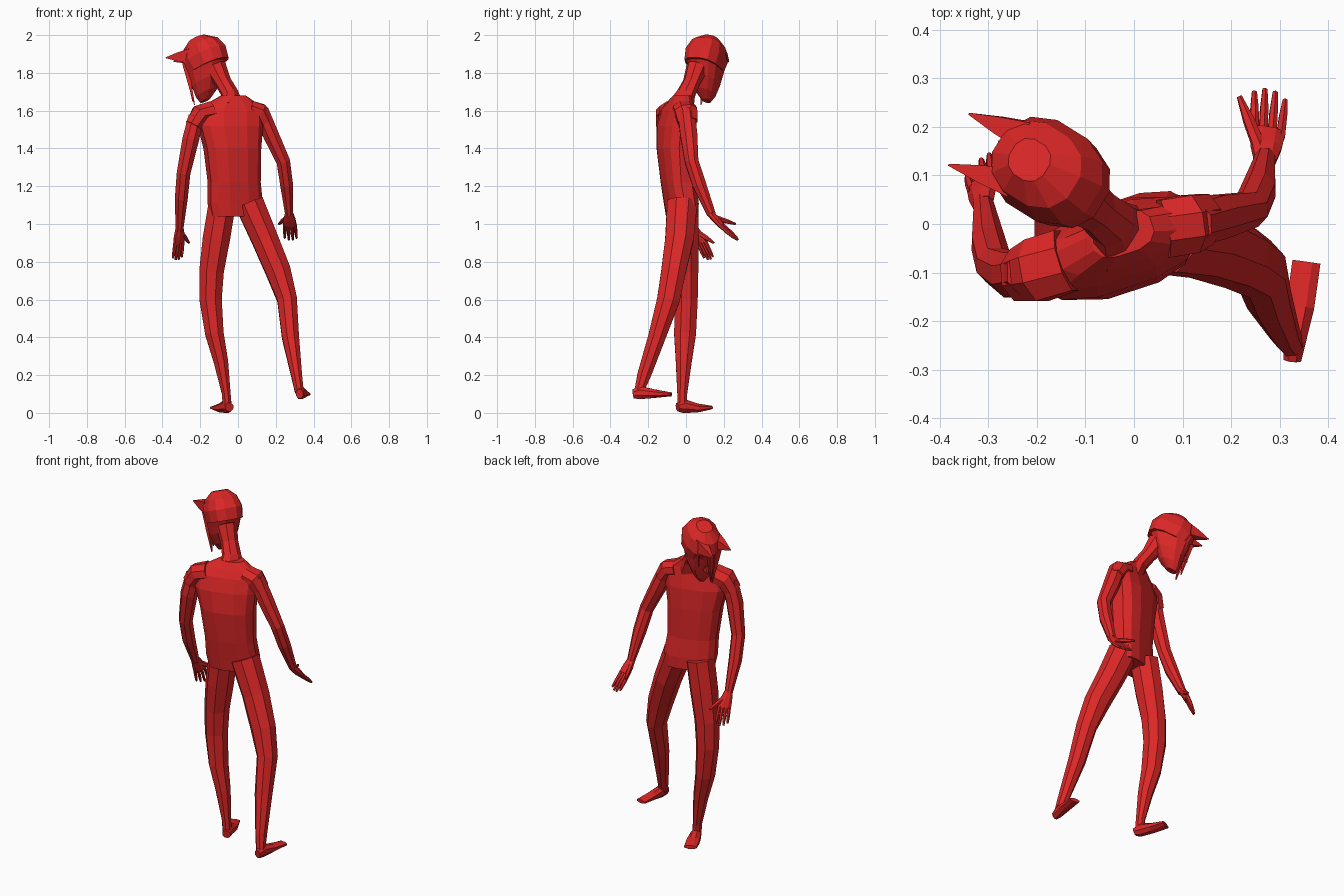
import bpy, bmesh, math
from mathutils import Vector as V

red = bpy.data.materials.new("red")
red.diffuse_color = (0.72, 0.02, 0.02, 1)


def loft(name, rings, side=(1, 0, 0), n=8, axes=None, power=1.0):
    """Skin rings (centre, half width, half depth); rings follow the path unless axes are fixed."""
    bm = bmesh.new()
    centres = [V(r[0]) for r in rings]
    unit = []
    for k in range(n):
        a = 2 * math.pi * (k + 0.5) / n
        c, s = math.cos(a), math.sin(a)
        unit.append((math.copysign(abs(c) ** power, c), math.copysign(abs(s) ** power, s)))
    top = max(abs(p[0]) for p in unit)
    loops = []
    for i, (_, a, b) in enumerate(rings):
        if axes:
            u, v = axes
        else:
            t = (centres[min(i + 1, len(rings) - 1)] - centres[max(i - 1, 0)]).normalized()
            u = V(side) - t * V(side).dot(t)
            u.normalize()
            v = t.cross(u)
        loops.append([bm.verts.new(centres[i] + u * (x * a / top) + v * (y * b / top)) for x, y in unit])
    for lo, hi in zip(loops, loops[1:]):
        for k in range(n):
            bm.faces.new((lo[k], lo[(k + 1) % n], hi[(k + 1) % n], hi[k]))
    bm.faces.new(loops[0])
    bm.faces.new(loops[-1])
    bmesh.ops.recalc_face_normals(bm, faces=bm.faces)
    me = bpy.data.meshes.new(name)
    bm.to_mesh(me)
    bm.free()
    me.materials.append(red)
    ob = bpy.data.objects.new(name, me)
    bpy.context.collection.objects.link(ob)
    return ob


def spike(name, base, tip, r, flat=0.5, side=(0, 1, 0)):
    loft(name, [(base, r, r * flat), (V(base).lerp(V(tip), 0.5), r * 0.6, r * flat * 0.6),
                (tip, 0.002, 0.002)], side, n=4)


# torso, turned about 18 degrees
U, F = V((0.95, 0.31, 0)), V((-0.31, 0.95, 0))
loft("torso", [
    ((-0.012, -0.02, 1.04), 0.135, 0.070),
    ((-0.015, -0.025, 1.11), 0.145, 0.076),
    ((-0.02, -0.04, 1.22), 0.138, 0.080),
    ((-0.03, -0.05, 1.40), 0.150, 0.092),
    ((-0.04, -0.05, 1.52), 0.172, 0.085),
    ((-0.035, -0.045, 1.60), 0.172, 0.066),
    ((-0.03, -0.035, 1.64), 0.130, 0.052),
    ((-0.025, -0.02, 1.68), 0.065, 0.042)], n=12, axes=(U, F), power=0.75)

# neck
loft("neck", [
    ((-0.025, -0.03, 1.62), 0.075, 0.045),
    ((-0.042, 0.0, 1.69), 0.050, 0.040),
    ((-0.078, 0.03, 1.75), 0.045, 0.040),
    ((-0.12, 0.06, 1.83), 0.055, 0.055)], side=(0.53, 0.85, 0), n=8)

# head, turned and bowed forward
pitch = math.radians(25)
flat_dir = V((-0.85, 0.53, 0)).normalized()
fwd = flat_dir * math.cos(pitch) - V((0, 0, math.sin(pitch)))
up = flat_dir * math.sin(pitch) + V((0, 0, math.cos(pitch)))
lat = fwd.cross(up)
C = V((-0.18, 0.11, 1.87))


def head_point(f, h, s=0.0):
    return C + fwd * f + up * h + lat * s


def head_part(name, rows):
    loft(name, [(head_point(f, h), a, b) for f, h, a, b in rows], n=12, axes=(lat, fwd), power=0.85)


head_part("face", [(0.085, -0.20, 0.022, 0.028), (0.06, -0.165, 0.050, 0.060),
                   (0.03, -0.11, 0.074, 0.085), (0.0, -0.04, 0.088, 0.112), (-0.005, 0.04, 0.088, 0.11)])
head_part("hair_cap", [(-0.012, -0.045, 0.093, 0.114), (-0.01, 0.02, 0.100, 0.125),
                       (-0.01, 0.08, 0.082, 0.100), (-0.01, 0.12, 0.042, 0.045)])
spike("nose", head_point(0.10, -0.09), head_point(0.14, -0.105), 0.018, 1)

# hair spikes and hanging locks
spike("hair_spike", (-0.25, 0.085, 1.89), (-0.382, 0.122, 1.88), 0.03, 1.3)
spike("hair_spike", (-0.215, 0.18, 1.89), (-0.34, 0.227, 1.86), 0.03, 1.3)
spike("hair_lock", (-0.28, 0.11, 1.85), (-0.23, 0.08, 1.63), 0.03)
spike("hair_lock", (-0.27, 0.15, 1.83), (-0.24, 0.11, 1.65), 0.022)
spike("hair_lock", (-0.22, 0.185, 1.85), (-0.19, 0.148, 1.69), 0.028)

# sleeves and arms
loft("left_sleeve", [((-0.14, -0.075, 1.60), 0.065, 0.050), ((-0.20, -0.095, 1.58), 0.065, 0.052),
                     ((-0.235, -0.105, 1.52), 0.054, 0.045)], side=(0, 1, 0))
loft("right_sleeve", [((0.06, -0.01, 1.61), 0.06, 0.045), ((0.115, 0.0, 1.595), 0.060, 0.046),
                      ((0.145, 0.01, 1.54), 0.052, 0.040)], side=(0, 1, 0))
loft("left_arm", [((-0.22, -0.10, 1.57), 0.045, 0.042), ((-0.25, -0.105, 1.45), 0.046, 0.044),
                  ((-0.288, -0.085, 1.27), 0.036, 0.036), ((-0.30, -0.04, 1.14), 0.036, 0.034),
                  ((-0.31, 0.04, 0.97), 0.023, 0.020)], side=(0, 1, 0))
loft("right_arm", [((0.12, 0.0, 1.60), 0.045, 0.042), ((0.175, 0.015, 1.47), 0.045, 0.042),
                   ((0.24, 0.03, 1.33), 0.036, 0.036), ((0.257, 0.07, 1.21), 0.036, 0.034),
                   ((0.27, 0.135, 1.05), 0.023, 0.020)], side=(0, 1, 0))


def hand(name, wrist, knuckle, tip, across, thumb):
    """Palm, four fingers spread along across (towards the thumb), and a thumb."""
    w, k, t, s = V(wrist), V(knuckle), V(tip), V(across).normalized()
    loft(name + "_palm", [(w, 0.022, 0.018), (w.lerp(k, 0.5), 0.032, 0.018), (k, 0.036, 0.015)], s)
    for i in range(4):
        off = (i - 1.5) * 0.018
        length = (0.82, 0.97, 1.0, 0.9)[i]
        end = k.lerp(t, length) + s * off * 1.2
        base = k - (t - k) * 0.1 + s * off
        loft(name + "_finger", [(base, 0.009, 0.010), (base.lerp(end, 0.6), 0.008, 0.009),
                                (end, 0.005, 0.005)], s, n=6)
    root = w.lerp(k, 0.35) + s * 0.012
    loft(name + "_thumb", [(root, 0.013, 0.013), (root.lerp(V(thumb), 0.55), 0.011, 0.011),
                           (thumb, 0.005, 0.005)], s, n=6)


hand("left_hand", (-0.31, 0.04, 0.98), (-0.313, 0.085, 0.90), (-0.322, 0.125, 0.81),
     (0.7, 0.65, 0.2), (-0.26, 0.148, 0.90))
hand("right_hand", (0.27, 0.13, 1.055), (0.275, 0.19, 0.99), (0.28, 0.275, 0.915),
     (-0.95, 0.15, 0.1), (0.217, 0.262, 1.0))

# legs
loft("left_leg", [((-0.085, -0.015, 1.10), 0.072, 0.080), ((-0.115, -0.008, 0.92), 0.072, 0.076),
                  ((-0.14, 0.0, 0.75), 0.065, 0.065), ((-0.145, 0.002, 0.60), 0.059, 0.060),
                  ((-0.125, -0.005, 0.42), 0.049, 0.058), ((-0.09, -0.012, 0.27), 0.038, 0.042),
                  ((-0.062, -0.02, 0.10), 0.023, 0.026), ((-0.057, -0.02, 0.03), 0.024, 0.026)])
loft("right_leg", [((0.06, -0.02, 1.11), 0.076, 0.080), ((0.142, -0.035, 0.92), 0.070, 0.075),
                   ((0.213, -0.066, 0.75), 0.066, 0.065), ((0.26, -0.093, 0.60), 0.052, 0.060),
                   ((0.278, -0.155, 0.40), 0.045, 0.046), ((0.31, -0.222, 0.20), 0.029, 0.036),
                   ((0.325, -0.25, 0.11), 0.023, 0.024)])

# feet
loft("left_foot", [((-0.045, -0.045, 0.03), 0.022, 0.022), ((-0.06, -0.01, 0.036), 0.028, 0.036),
                   ((-0.085, 0.055, 0.026), 0.036, 0.024), ((-0.118, 0.128, 0.028), 0.034, 0.010)])
loft("right_foot", [((0.326, -0.28, 0.10), 0.018, 0.024), ((0.33, -0.24, 0.107), 0.024, 0.034),
                    ((0.342, -0.17, 0.102), 0.029, 0.023), ((0.355, -0.078, 0.098), 0.029, 0.010)])
